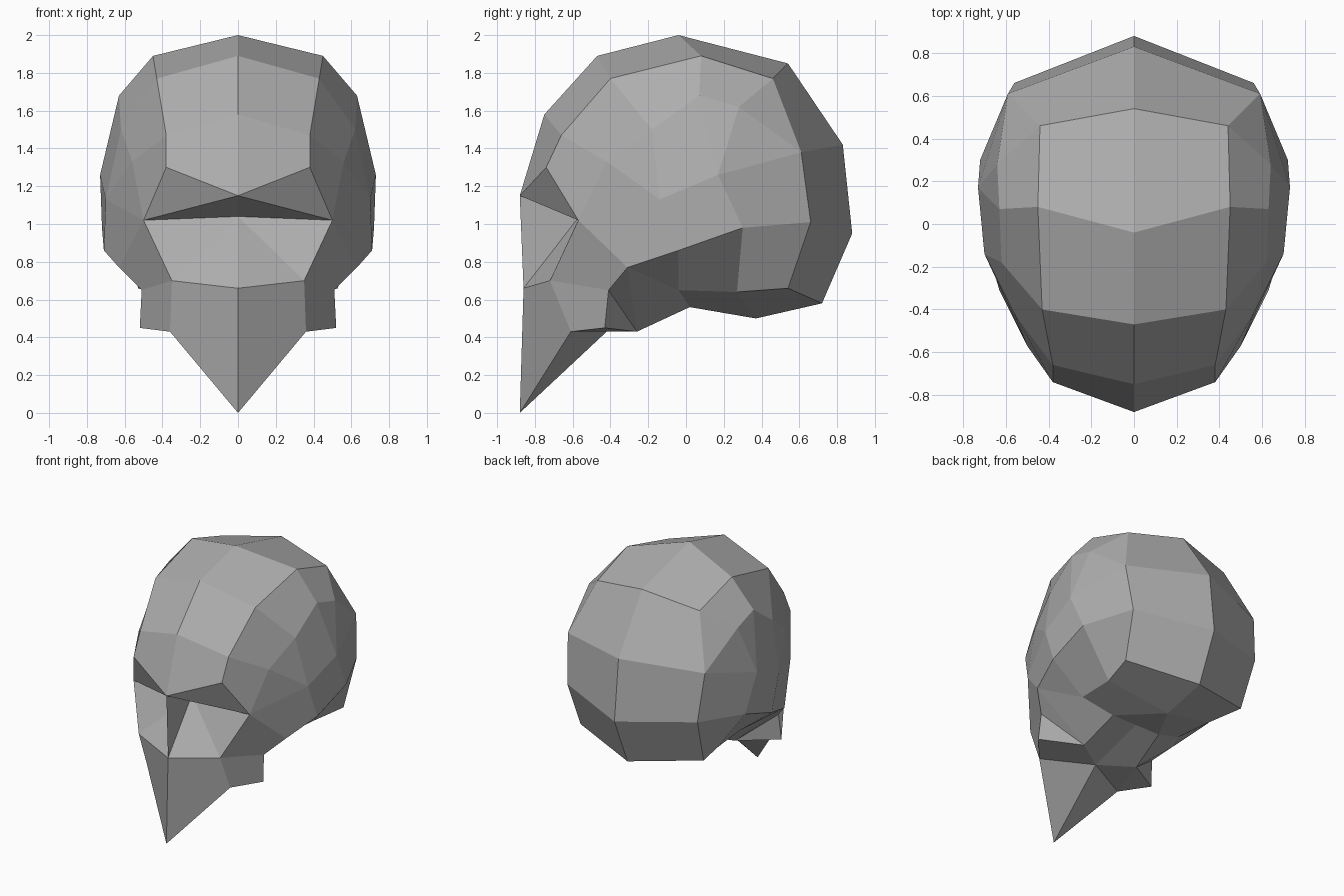
import bpy
import bmesh
from mathutils import Vector

default_cube = bpy.data.objects.get("Cube")
if default_cube:
    bpy.data.objects.remove(default_cube, do_unlink=True)

# One plain grey material
GREY = (0.42, 0.42, 0.42, 1.0)
grey = bpy.data.materials.new("plain_grey")
grey.use_nodes = True
grey.diffuse_color = GREY
shader = grey.node_tree.nodes["Principled BSDF"]
shader.inputs["Base Color"].default_value = GREY
shader.inputs["Roughness"].default_value = 0.9

# Midline profile, from the brow over the crown to the base of the skull
midline = [Vector((0, y, z)) for y, z in (
    (-.88, 1.15), (-.75, 1.58), (-.47, 1.89), (-.04, 2), (.54, 1.85),
    (.83, 1.42), (.88, .95), (.72, .58), (.37, .5))]

# Second profile, running beside the midline
ridge = [Vector(p) for p in (
    (.38, -.74, 1.3), (.38, -.66, 1.47), (.43, -.4, 1.77), (.45, .08, 1.89),
    (.44, .46, 1.77), (.59, .61, 1.38), (.56, .66, 1.01), (.53, .54, .66),
    (.46, .27, .64))]

# Third profile, over the temple
temple = [Vector(p) for p in (
    (.5, -.57, 1.02), (.56, -.42, 1.33), (.62, -.18, 1.5),
    (.63, .07, 1.68), (.64, .28, 1.62))]

# Landmarks of the ear area, skull base, nose and jaw
ear_front = Vector((.7, -.14, 1.13))
ear_top = Vector((.73, .17, 1.26))
ear_back = Vector((.72, .3, .98))
ear_low = Vector((.71, -.04, .86))
cheek = Vector((.63, -.31, .77))
skull_edge = Vector((.44, -.04, .65))
neck_side = Vector((.21, .02, .56))
neck_mid = Vector((0, .02, .56))
bridge = Vector((0, -.565, 1.04))
nose = Vector((0, -.86, .66))
chin = Vector((0, -.88, 0))
palate = Vector((0, -.42, .43))
socket_low = Vector((.35, -.72, .7))
jaw_front = Vector((.36, -.61, .43))
jaw_top = Vector((.51, -.41, .65))
jaw_corner = Vector((.52, -.43, .45))
jaw_inner = Vector((.24, -.26, .43))
brow_mid = midline[0]
eye_corner = temple[0]


def build(name, faces, inside, mirrored=True):
    """Make a part from faces, turned away from the point inside it."""
    bm = bmesh.new()
    shared = {}
    for points in faces:
        verts = []
        for point in points:
            key = tuple(point)
            if key not in shared:
                shared[key] = bm.verts.new(point)
            verts.append(shared[key])
        face = bm.faces.new(verts)
        face.normal_update()
        outward = face.calc_center_median() - Vector(inside)
        if face.normal.dot(outward) < 0:
            face.normal_flip()
    mesh = bpy.data.meshes.new(name)
    bm.to_mesh(mesh)
    bm.free()
    mesh.materials.append(grey)
    part = bpy.data.objects.new(name, mesh)
    bpy.context.collection.objects.link(part)
    if mirrored:
        mirror = part.modifiers.new("Mirror", 'MIRROR')
        mirror.use_clip = True
    return part


def strip(first, second):
    """Quads between two profiles of matching points."""
    pairs = list(zip(first, second))
    return [(a, b, d, c) for (a, b), (c, d) in zip(pairs, pairs[1:])]


# Skull: crown strip, temple strip, ear area and base
skull = strip(midline, ridge) + strip(ridge[:5], temple)
skull += [
    (ridge[4], ridge[5], temple[4]),
    (temple[4], ridge[5], ear_top),
    (ridge[5], ridge[6], ear_back, ear_top),
    (ridge[6], ridge[7], ridge[8], ear_back),
    (temple[3], temple[4], ear_top),
    (temple[2], temple[3], ear_top, ear_front),
    (temple[1], temple[2], ear_front),
    (eye_corner, temple[1], ear_front),
    (ear_front, ear_top, ear_back, ear_low),
    (eye_corner, ear_front, ear_low, cheek),
    (ear_back, ridge[8], skull_edge, ear_low),
    (ear_low, skull_edge, cheek),
    (ridge[8], midline[8], neck_side, skull_edge),
    (midline[8], neck_mid, neck_side),
]
build("skull", skull, (0, 0, 1.1))

# Brow: sloping front and the overhang beneath it
build("brow", [
    (brow_mid, ridge[0], eye_corner),
    (brow_mid, eye_corner, bridge),
], (0, -.6, 1.2))

# Eye sockets and the sides of the nose
build("eye_sockets", [
    (bridge, eye_corner, socket_low),
    (bridge, socket_low, nose),
], (0, -.4, .8))

# Thin blade joining brow and nose on the midline
build("nose_blade", [(brow_mid, bridge, nose)], (-1, -.7, 1), mirrored=False)

# Pointed jaw with cheek plates and underside
build("jaw", [
    (nose, socket_low, jaw_front, chin),
    (socket_low, jaw_top, jaw_corner, jaw_front),
    (eye_corner, socket_low, jaw_top, cheek),
    (jaw_top, jaw_inner, jaw_corner),
    (cheek, jaw_inner, jaw_top),
    (jaw_front, jaw_corner, jaw_inner),
    (chin, jaw_front, palate),
    (jaw_front, jaw_inner, palate),
    (cheek, skull_edge, neck_side, jaw_inner),
    (palate, jaw_inner, neck_side, neck_mid),
], (0, -.4, .8))
